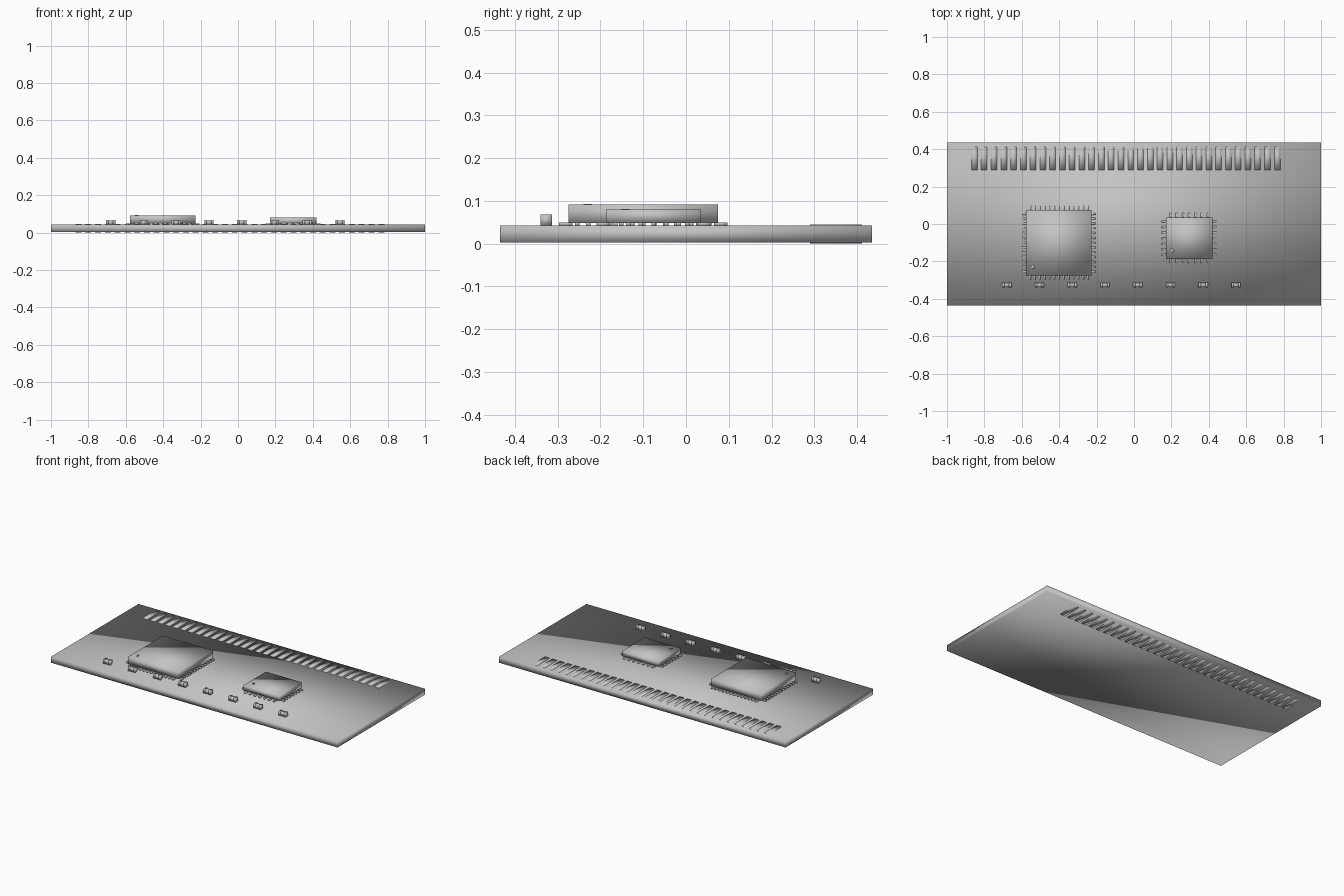
import bpy
import bmesh
from mathutils import Matrix, Vector

if "Cube" in bpy.data.objects:
    bpy.data.objects.remove(bpy.data.objects["Cube"], do_unlink=True)

grey = bpy.data.materials.new("plain grey")
grey.use_nodes = True
colour = (0.55, 0.55, 0.55, 1)
grey.diffuse_color = colour
grey.node_tree.nodes["Principled BSDF"].inputs["Base Color"].default_value = colour


def add_box(bm, low, high):
    low, high = Vector(low), Vector(high)
    place = Matrix.Translation((low + high) / 2) @ Matrix.Diagonal((*(high - low), 1))
    bmesh.ops.create_cube(bm, size=1, matrix=place)


def finish(name, bm):
    mesh = bpy.data.meshes.new(name)
    bm.to_mesh(mesh)
    bm.free()
    mesh.materials.append(grey)
    mesh.shade_smooth()
    obj = bpy.data.objects.new(name, mesh)
    bpy.context.collection.objects.link(obj)
    return obj


def boxes(name, corners):
    bm = bmesh.new()
    for low, high in corners:
        add_box(bm, low, high)
    return finish(name, bm)


BOARD_TOP = 0.042

# Board
boxes("board", [((-1, -0.435, 0.003), (1, 0.435, BOARD_TOP))])

# Edge contacts, running through to the underside
contact_count, first_x, last_x = 32, -0.853, 0.766
pitch = (last_x - first_x) / (contact_count - 1)
contact_x = [first_x + i * pitch for i in range(contact_count)]
boxes("edge_contacts", [((x - 0.016, 0.29, 0), (x + 0.016, 0.412, 0.045))
                        for x in contact_x])


def chip(name, cx, cy, width, depth, top, pins):
    hx, hy = width / 2, depth / 2
    # Body
    boxes(name + "_body", [((cx - hx, cy - hy, 0.048), (cx + hx, cy + hy, top))])
    # Pins on all four sides
    reach, half = 0.022, 0.005
    corners = []
    for i in range(pins):
        t = (i + 0.5) / pins * 2 - 1
        px, py = cx + t * (hx - 0.008), cy + t * (hy - 0.008)
        for side in (-1, 1):
            xs = sorted((cx + side * (hx - 0.01), cx + side * (hx + reach)))
            ys = sorted((cy + side * (hy - 0.01), cy + side * (hy + reach)))
            corners.append(((xs[0], py - half, BOARD_TOP), (xs[1], py + half, 0.05)))
            corners.append(((px - half, ys[0], BOARD_TOP), (px + half, ys[1], 0.05)))
    boxes(name + "_pins", corners)
    # Orientation dot
    bm = bmesh.new()
    spot = Matrix.Translation((cx - hx + 0.035, cy - hy + 0.045, top))
    bmesh.ops.create_cone(bm, cap_ends=True, segments=16, radius1=0.01,
                          radius2=0.01, depth=0.002, matrix=spot)
    finish(name + "_dot", bm)


chip("large_chip", -0.402, -0.1, 0.35, 0.35, 0.092, 13)
chip("small_chip", 0.295, -0.076, 0.25, 0.223, 0.08, 7)

# Row of capacitors with end caps
cap_x = [-0.68 + i * 0.175 for i in range(8)]
boxes("capacitor_bodies", [((x - 0.015, -0.338, BOARD_TOP), (x + 0.015, -0.316, 0.066))
                           for x in cap_x])
boxes("capacitor_ends", [((x + s * 0.019 - 0.006, -0.34, BOARD_TOP),
                          (x + s * 0.019 + 0.006, -0.314, 0.068))
                         for x in cap_x for s in (-1, 1)])
